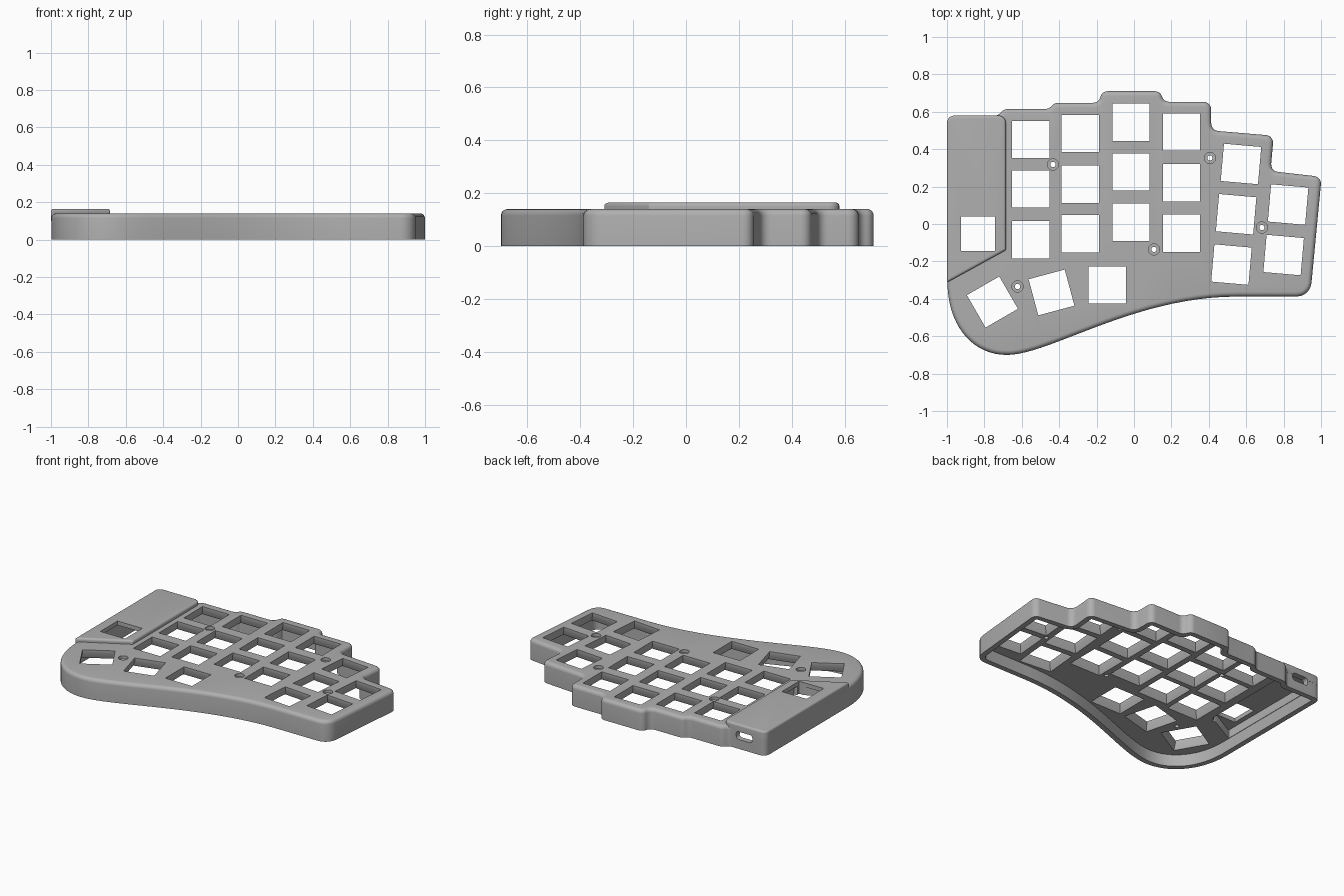
import bpy, bmesh, math
from mathutils import Vector, Matrix
from mathutils.geometry import interpolate_bezier

cube = bpy.data.objects.get("Cube")
if cube:
    bpy.data.objects.remove(cube, do_unlink=True)

grey = bpy.data.materials.new("case grey")
grey.use_nodes = True
grey.diffuse_color = (0.43, 0.43, 0.43, 1)
grey.node_tree.nodes["Principled BSDF"].inputs["Base Color"].default_value = grey.diffuse_color


def outline(corners, inset=0.0, steps=6):
    """Counter-clockwise corners (x, y, radius), moved inward and rounded."""
    pts = [Vector((x, y)) for x, y, r in corners]
    n = len(pts)
    dirs = [(pts[(i + 1) % n] - pts[i]).normalized() for i in range(n)]
    normals = [Vector((-d.y, d.x)) for d in dirs]
    moved = [pts[i] + inset * (normals[i - 1] + normals[i]) / (1 + normals[i - 1].dot(normals[i]))
             for i in range(n)]
    ring = []
    for i, p in enumerate(moved):
        r = corners[i][2]
        if r == 0:
            ring.append(p)
            continue
        a, b = dirs[i - 1], dirs[i]
        turn = math.atan2(a.x * b.y - a.y * b.x, a.dot(b))
        r = max(r - math.copysign(inset, turn), 0.004)
        reach = r * math.tan(abs(turn) / 2)
        room = 0.48 * min((p - moved[i - 1]).length, (moved[(i + 1) % n] - p).length)
        if reach > room:
            r, reach = r * room / reach, room
        k = 4 / 3 * math.tan(abs(turn) / 4) * r
        start, end = p - a * reach, p + b * reach
        curve = interpolate_bezier(start.to_3d(), (start + a * k).to_3d(),
                                   (end - b * k).to_3d(), end.to_3d(), steps)
        ring += [c.to_2d() for c in curve]
    return ring


def loft(bm, layers, matrix=Matrix()):
    """Closed solid through rings given as (points, z)."""
    rings = [[bm.verts.new(matrix @ Vector((p[0], p[1], z))) for p in pts] for pts, z in layers]
    n = len(rings[0])
    for low, high in zip(rings, rings[1:]):
        for i in range(n):
            j = (i + 1) % n
            bm.faces.new((low[i], low[j], high[j], high[i]))
    bm.faces.new(rings[0][::-1])
    bm.faces.new(rings[-1])


def rounded_slab(bm, corners, bottom, top, radius, steps=5):
    layers = [(outline(corners), bottom)]
    for s in range(steps + 1):
        a = math.pi / 2 * s / steps
        layers.append((outline(corners, radius * (1 - math.cos(a))), top - radius + radius * math.sin(a)))
    loft(bm, layers)


def make(name, bm):
    bmesh.ops.recalc_face_normals(bm, faces=bm.faces)
    mesh = bpy.data.meshes.new(name)
    bm.to_mesh(mesh)
    bm.free()
    mesh.materials.append(grey)
    ob = bpy.data.objects.new(name, mesh)
    bpy.context.collection.objects.link(ob)
    return ob


def square(half):
    return [(-half, -half), (half, -half), (half, half), (-half, half)]


def circle(r, n=24):
    return [(r * math.cos(2 * math.pi * i / n), r * math.sin(2 * math.pi * i / n)) for i in range(n)]


# Case outline: sweeping front edge, then the stepped back edge
TOP, PLATE_UNDER, COVER_TOP, WALL = 0.14, 0.08, 0.165, 0.035


def sweep(*handles, steps):
    curve = interpolate_bezier(*[Vector((x, y, 0)) for x, y in handles], steps)
    return [(c.x, c.y, 0) for c in curve[:-1]]


case = sweep((-0.998, -0.3), (-0.998, -0.55), (-0.86, -0.7), (-0.68, -0.7), steps=18)
case += sweep((-0.68, -0.7), (-0.45, -0.7), (0, -0.388), (0.55, -0.388), steps=24)
case += [(0.55, -0.388, 0), (0.942, -0.388, 0.08), (1.003, 0.252, 0.04), (0.73, 0.283, 0.04),
         (0.747, 0.472, 0.04), (0.413, 0.5, 0.04), (0.413, 0.653, 0.04), (0.16, 0.653, 0.04),
         (0.14, 0.71, 0.04), (-0.17, 0.71, 0.04), (-0.19, 0.648, 0.04), (-0.425, 0.648, 0.05),
         (-0.455, 0.615, 0.05), (-0.695, 0.615, 0.05), (-0.73, 0.579, 0.04), (-0.998, 0.579, 0.04)]
cover = [(-1, 0.58, 0.04), (-1, -0.313, 0.006), (-0.685, -0.14, 0.012), (-0.685, 0.58, 0.04)]

bm = bmesh.new()
rounded_slab(bm, case, 0, TOP, 0.025)
body = make("keyboard_case", bm)

# Raised controller cover on the side
bm = bmesh.new()
rounded_slab(bm, cover, 0.1, COVER_TOP, 0.014)
cover_block = make("controller_cover", bm)

# Hollow underside and the deeper pocket below the cover
bm = bmesh.new()
loft(bm, [(outline(case, WALL), -0.05), (outline(case, WALL), PLATE_UNDER)])
cavity = make("cavity_cutter", bm)
bm = bmesh.new()
pocket_ring = outline(cover, WALL + 0.005)
loft(bm, [(pocket_ring, -0.06), (pocket_ring, COVER_TOP - 0.028)])
pocket = make("pocket_cutter", bm)

# Key openings: columns (x, rows), then turned keys (x, y, degrees)
columns = [(-0.551, (0.452, 0.187, -0.085)), (-0.287, (0.484, 0.212, -0.053)),
           (-0.016, (0.545, 0.278, 0.01)), (0.254, (0.492, 0.22, -0.05))]
keys = [(x, y, 0) for x, rows in columns for y in rows]
keys += [(0.572, 0.321, -5), (0.546, 0.052, -5), (0.521, -0.217, -5),
         (0.824, 0.104, -5), (0.8, -0.166, -5),
         (-0.144, -0.326, 0), (-0.441, -0.366, 15), (-0.757, -0.417, 30)]
bm = bmesh.new()
for x, y, turn in keys:
    place = Matrix.Translation((x, y, 0)) @ Matrix.Rotation(math.radians(turn), 4, 'Z')
    loft(bm, [(square(0.119), 0.07), (square(0.1), 0.118), (square(0.1), 0.2)], place)
loft(bm, [(square(0.092), 0.07), (square(0.092), 0.2)], Matrix.Translation((-0.834, -0.053, 0)))

# Countersunk screw holes
for x, y in [(-0.433, 0.318), (0.406, 0.353), (0.107, -0.136), (-0.623, -0.334), (0.684, -0.019)]:
    loft(bm, [(circle(0.014), 0.07), (circle(0.014), 0.12), (circle(0.03), 0.1201), (circle(0.03), 0.2)],
         Matrix.Translation((x, y, 0)))

# Cable port in the back wall
port = outline([(-0.06, -0.026, 0.018), (0.06, -0.026, 0.018), (0.06, 0.026, 0.018), (-0.06, 0.026, 0.018)])
loft(bm, [(port, -0.08), (port, 0.08)],
     Matrix.Translation((-0.84, 0.58, 0.09)) @ Matrix.Rotation(math.pi / 2, 4, 'X'))
openings = make("openings_cutter", bm)

# Combine everything into one shell
bpy.context.view_layer.objects.active = body
for tool, operation in [(cover_block, 'UNION'), (cavity, 'DIFFERENCE'),
                        (pocket, 'DIFFERENCE'), (openings, 'DIFFERENCE')]:
    mod = body.modifiers.new(tool.name, 'BOOLEAN')
    mod.operation, mod.solver, mod.object = operation, 'EXACT', tool
    bpy.ops.object.modifier_apply(modifier=mod.name)
    bpy.data.objects.remove(tool, do_unlink=True)

bpy.ops.object.select_all(action='DESELECT')
body.select_set(True)
bpy.ops.object.shade_smooth_by_angle(angle=math.radians(30))
